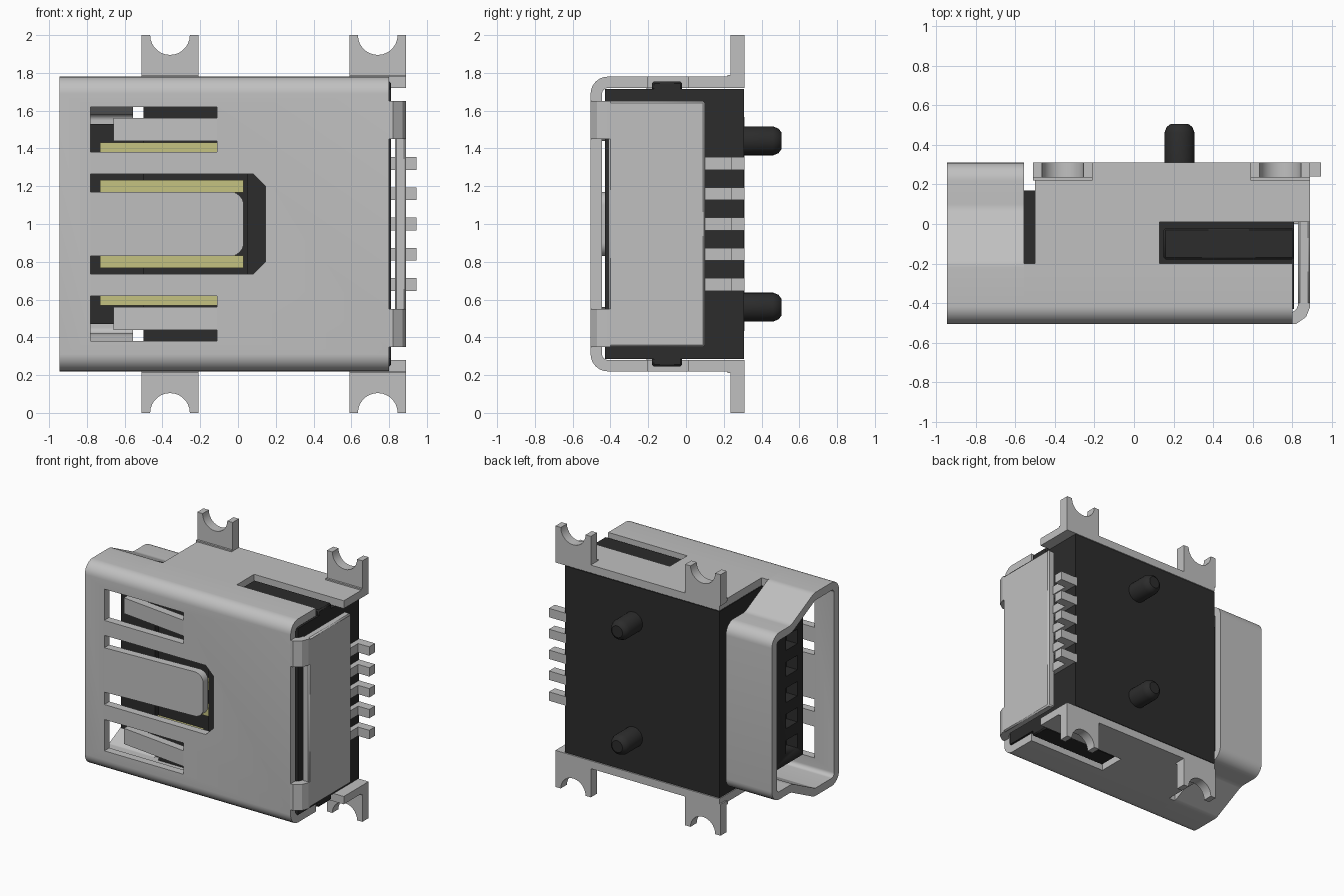
import bpy, bmesh, math
from mathutils import Vector

cube = bpy.data.objects.get("Cube")
if cube:
    bpy.data.objects.remove(cube)


def material(name, rgb):
    m = bpy.data.materials.new(name)
    m.use_nodes = True
    m.diffuse_color = (*rgb, 1)
    m.node_tree.nodes["Principled BSDF"].inputs["Base Color"].default_value = (*rgb, 1)
    return m


METAL = material("steel grey", (0.53, 0.53, 0.53))
PLASTIC = material("black plastic", (0.025, 0.025, 0.025))
GOLD = material("pale gold", (0.56, 0.54, 0.22))


def place(axis, a, b, h):
    return {"x": (h, a, b), "y": (a, h, b), "z": (a, b, h)}[axis]


def finish(name, bm, mat, smooth=True):
    bmesh.ops.recalc_face_normals(bm, faces=bm.faces)
    mesh = bpy.data.meshes.new(name)
    bm.to_mesh(mesh)
    bm.free()
    ob = bpy.data.objects.new(name, mesh)
    bpy.context.collection.objects.link(ob)
    mesh.materials.append(mat)
    if smooth:
        shade(ob)
    return ob


def shade(ob):
    bpy.ops.object.select_all(action="DESELECT")
    ob.select_set(True)
    bpy.context.view_layer.objects.active = ob
    bpy.ops.object.shade_smooth_by_angle(angle=math.radians(32))


def prism(name, pts, axis, lo, hi, mat):
    bm = bmesh.new()
    low = [bm.verts.new(place(axis, a, b, lo)) for a, b in pts]
    high = [bm.verts.new(place(axis, a, b, hi)) for a, b in pts]
    bm.faces.new(low)
    bm.faces.new(high)
    for i in range(len(pts)):
        j = (i + 1) % len(pts)
        bm.faces.new((low[i], low[j], high[j], high[i]))
    return finish(name, bm, mat)


def box(name, x, y, z, mat, bevel=0):
    ob = prism(name, [(x[0], y[0]), (x[1], y[0]), (x[1], y[1]), (x[0], y[1])], "z", z[0], z[1], mat)
    if bevel:
        mod = ob.modifiers.new("bevel", "BEVEL")
        mod.width = bevel
        mod.segments = 1
    return ob


def fillet(pts, r, closed, steps=6):
    """Round the corners of a path."""
    out, n = [], len(pts)
    for i, p in enumerate(pts):
        p = Vector(p)
        if not closed and i in (0, n - 1):
            out.append(p)
            continue
        u = (Vector(pts[i - 1]) - p).normalized()
        v = (Vector(pts[(i + 1) % n]) - p).normalized()
        half = u.angle(v) / 2
        d = r / math.tan(half)
        centre = p + (u + v).normalized() * r / math.sin(half)
        a, b = p + u * d - centre, p + v * d - centre
        for k in range(steps + 1):
            out.append(centre + a.lerp(b, k / steps).normalized() * r)
    return out


def sheet(name, path, t, axis, lo, hi, closed, mat=METAL):
    """Sheet metal of thickness t on the left of a path, extruded."""
    n = len(path)
    inner = []
    for i, p in enumerate(path):
        before = path[i - 1] if closed or i else p
        after = path[(i + 1) % n] if closed or i < n - 1 else p
        d1, d2 = p - before, after - p
        normals = [Vector((-d.y, d.x)).normalized() for d in (d1, d2) if d.length > 0]
        m = sum(normals, Vector((0, 0))).normalized()
        inner.append(p + m * t / m.dot(normals[0]))
    bm = bmesh.new()
    rows = [[bm.verts.new(place(axis, p[0], p[1], h)) for p in loop]
            for loop, h in ((path, lo), (path, hi), (inner, hi), (inner, lo))]
    for i in range(n if closed else n - 1):
        j = (i + 1) % n
        for r in range(4):
            s = (r + 1) % 4
            bm.faces.new((rows[r][i], rows[r][j], rows[s][j], rows[s][i]))
    if not closed:
        for i in (0, n - 1):
            bm.faces.new([row[i] for row in rows])
    return finish(name, bm, mat, False)


def cut(ob, cutters):
    for c in cutters:
        mod = ob.modifiers.new("cut", "BOOLEAN")
        mod.operation, mod.solver, mod.object = "DIFFERENCE", "EXACT", c
        bpy.context.view_layer.objects.active = ob
        bpy.ops.object.modifier_apply(modifier=mod.name)


def up_down(z0, z1):
    """A height range and its mirror image about mid height."""
    return (("upper", (z0, z1)), ("lower", (2 - z1, 2 - z0)))


T = 0.06
FRONT = -0.505

# Shell: flared mouth ring and channel-shaped body
half = [(0.31, 0.64), (0.08, 0.64), (-0.2, 0.78), (FRONT, 0.78)]
ring = [(y, 1 + h) for y, h in half] + [(y, 1 - h) for y, h in reversed(half)]
mouth = sheet("mouth_shell", fillet(ring, 0.09, True), T, "x", -0.945, -0.555, True)
channel = [(0.31, 1.78), (FRONT, 1.78), (FRONT, 0.22), (0.31, 0.22)]
body = sheet("body_shell", fillet(channel, 0.09, False), T, "x", -0.555, 0.89, False)

# Openings in the shell
u_slot = [(-0.78, 0.735), (0.08, 0.735), (0.145, 0.80), (0.145, 1.20), (0.08, 1.265), (-0.78, 1.265)]
cutters = [prism("centre_cutter", u_slot, "y", -0.6, -0.4, METAL),
           box("gap_cutter", (-0.6, -0.5), (-0.2, 0.5), (-0.1, 2.1), METAL),
           box("side_window_cutter", (0.13, 0.95), (-0.2, 0.01), (-0.1, 2.1), METAL),
           box("rear_cutter", (0.80, 0.95), (-0.6, 0.01), (-0.1, 2.1), METAL)]
for side, z in up_down(1.38, 1.62):
    cutters.append(box(side + "_slot_cutter", (-0.78, -0.11), (-0.6, -0.4), z, METAL))
cut(body, cutters)
cut(mouth, [c for c in cutters if "slot" in c.name or "centre" in c.name])
for c in cutters:
    bpy.data.objects.remove(c)
shade(body)
shade(mouth)

# Spring fingers, leaning slightly inward at the free end
tip = [Vector(p) for p in ((-0.78, 0.83), (0.03, 0.83), (0.03, 1.17), (-0.78, 1.17))]
centre = prism("centre_spring", fillet(tip[:2] + tip[2:], 0.07, False), "y", FRONT, FRONT + T, METAL)
for v in centre.data.vertices:
    v.co.y += 0.05 * (v.co.x + 0.78)
for side, z in up_down(1.44, 1.56):
    finger = box(side + "_spring", (-0.66, -0.11), (FRONT, FRONT + T), z, METAL)
    for v in finger.data.vertices:
        v.co.y += 0.12 * (-0.11 - v.co.x)

# Rear flap, joined to the front plate by two bends
box("rear_flap", (0.83, 0.89), (-0.41, 0.10), (0.35, 1.65), METAL, 0.01)
bend = [Vector(p) for p in ((0.795, FRONT), (0.82, FRONT), (0.87, -0.47), (0.89, -0.42), (0.89, -0.40))]
for side, z in up_down(1.45, 1.65):
    sheet(side + "_flap_bend", bend, T, "z", z[0], z[1], False)

# Mounting tabs with half-round notches
for side, s in (("upper", 1), ("lower", -1)):
    for end, cx in (("front", -0.36), ("rear", 0.74)):
        arc = [(cx + 0.105 * math.cos(a), 1 + s * (1 - 0.105 * math.sin(a)))
               for a in (math.pi * k / 14 for k in range(15))]
        outline = [(cx - 0.15, 1 + s), (cx - 0.15, 1 + s * 0.76),
                   (cx + 0.15, 1 + s * 0.76), (cx + 0.15, 1 + s)] + arc
        prism(f"{side}_{end}_tab", outline, "y", 0.235, 0.31, METAL)
        box(f"{side}_{end}_tab_root", (cx - 0.15, cx + 0.15), (0.22, 0.31),
            sorted((1 + s * 0.77, 1 + s * 0.79)), METAL)

# Plastic housing and tongue
box("housing_rear", (0.05, 0.81), (-0.43, 0.308), (0.285, 1.715), PLASTIC)
box("housing_middle", (-0.5, 0.05), (-0.25, 0.308), (0.285, 1.715), PLASTIC)
for side, z in up_down(1.70, 1.755):
    box(side + "_latch", (0.15, 0.81), (-0.18, -0.02), z, PLASTIC, 0.01)
tongue = box("tongue", (-0.79, -0.5), (-0.29, 0.17), (0.47, 1.53), PLASTIC)
CONTACTS = [0.6 + 0.2 * i for i in range(5)]
pockets = [box("pocket_cutter", (-0.9, -0.7), (-0.22, -0.08), (z - 0.055, z + 0.055), PLASTIC) for z in CONTACTS]
cut(tongue, pockets)
for c in pockets:
    bpy.data.objects.remove(c)

# Contacts on the tongue
for i, z in enumerate(CONTACTS):
    x_end = -0.11 if i in (0, 4) else 0.03
    box(f"contact_{i + 1}", (-0.73, x_end), (-0.31, -0.245), (z - 0.032, z + 0.032), GOLD)

# Solder pins, bent outward at the back
for i in range(5):
    z = 0.68 + 0.16 * i
    leg = [(0.80, 0.0), (0.85, 0.0), (0.85, 0.24), (0.945, 0.24), (0.945, 0.31), (0.80, 0.31)]
    prism(f"pin_{i + 1}", leg, "z", z - 0.034, z + 0.034, METAL)

# Locating pegs with chamfered ends
for side, z in (("upper", 1.44), ("lower", 0.56)):
    bm = bmesh.new()
    loops = [[bm.verts.new((0.23 + r * math.cos(a), y, z + r * math.sin(a)))
              for a in (math.tau * k / 24 for k in range(24))]
             for y, r in ((0.29, 0.077), (0.46, 0.077), (0.49, 0.065), (0.505, 0.045))]
    for a, b in zip(loops, loops[1:]):
        for k in range(24):
            bm.faces.new((a[k], a[k - 1], b[k - 1], b[k]))
    bm.faces.new(loops[0])
    bm.faces.new(loops[-1])
    finish(side + "_peg", bm, PLASTIC)
